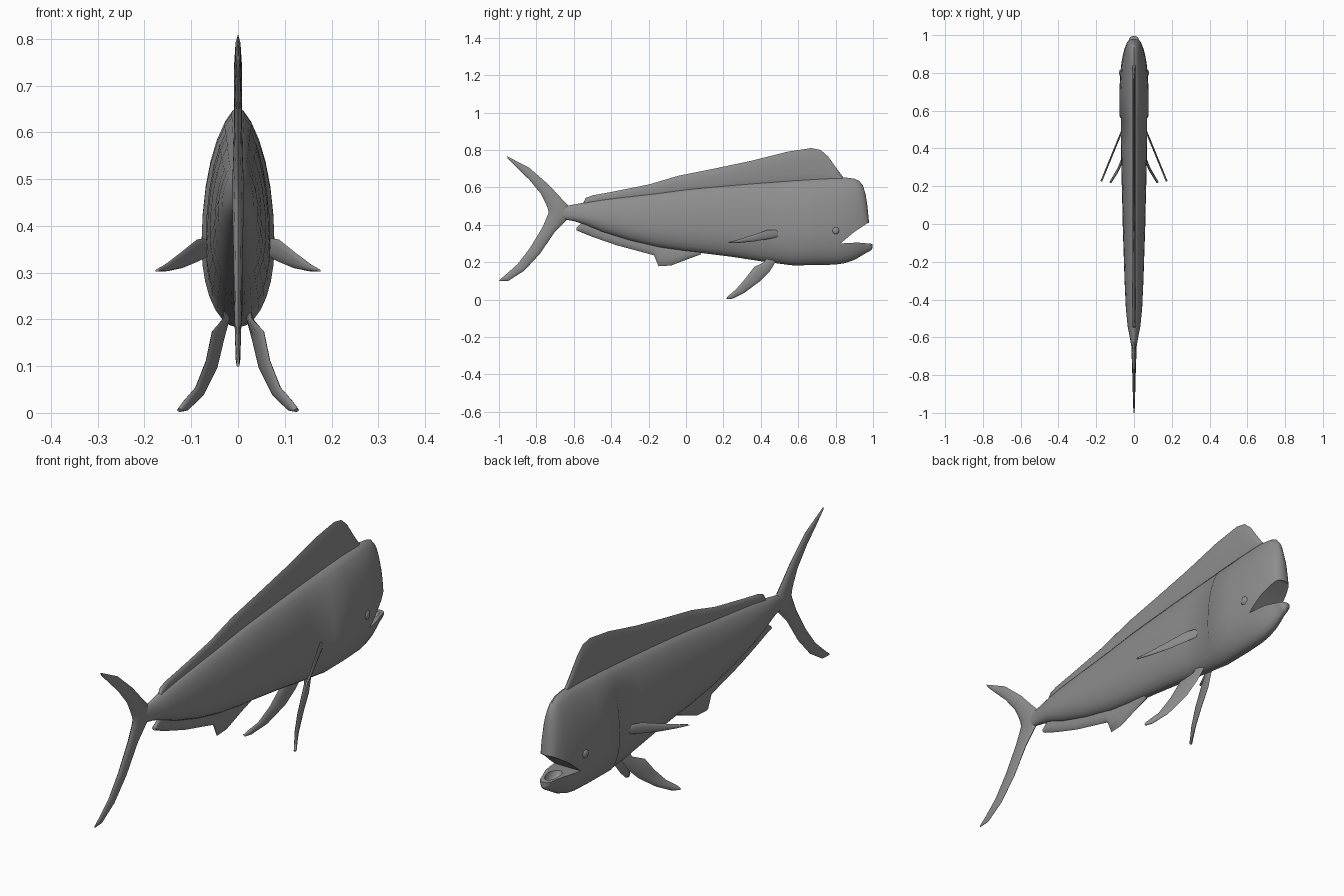
import bpy, bmesh, math
from mathutils import Vector

if "Cube" in bpy.data.objects:
    bpy.data.objects.remove(bpy.data.objects["Cube"])

grey = bpy.data.materials.new("matte_grey")
grey.diffuse_color = (0.27, 0.27, 0.27, 1)
grey.use_nodes = True
grey.node_tree.nodes["Principled BSDF"].inputs["Base Color"].default_value = grey.diffuse_color


def finish(ob, angle=40):
    if not ob.data.materials:
        ob.data.materials.append(grey)
    bpy.ops.object.select_all(action='DESELECT')
    ob.select_set(True)
    bpy.context.view_layer.objects.active = ob
    bpy.ops.object.shade_smooth_by_angle(angle=math.radians(angle))


def loft(name, rings):
    """Closed skin through a list of equal-length point rings."""
    bm = bmesh.new()
    vs = [[bm.verts.new(p) for p in r] for r in rings]
    n = len(vs[0])
    for r0, r1 in zip(vs, vs[1:]):
        for i in range(n):
            j = (i + 1) % n
            bm.faces.new((r0[i], r0[j], r1[j], r1[i]))
    bm.faces.new(vs[0][::-1])
    bm.faces.new(vs[-1])
    bmesh.ops.recalc_face_normals(bm, faces=bm.faces)
    me = bpy.data.meshes.new(name)
    bm.to_mesh(me)
    bm.free()
    ob = bpy.data.objects.new(name, me)
    bpy.context.collection.objects.link(ob)
    return ob


def fin(name, sections):
    """Lens-section fin; each section is (edge a, edge b, half thickness)."""
    secs = [(Vector(a), Vector(b), t) for a, b, t in sections]
    mids = [(a + b) / 2 for a, b, t in secs]
    rings = []
    for i, (a, b, t) in enumerate(secs):
        spine = mids[min(i + 1, len(mids) - 1)] - mids[max(i - 1, 0)]
        nrm = (b - a).cross(spine).normalized()
        rings.append([mids[i] + (b - a) / 2 * math.cos(k * math.tau / 10)
                      + nrm * t * math.sin(k * math.tau / 10) for k in range(10)])
    ob = loft(name, rings)
    finish(ob, 60)
    return ob


# Body: y, top, bottom, half width
stations = [(-.72, .49, .445, .008), (-.66, .497, .43, .012), (-.60, .508, .42, .022),
            (-.54, .52, .40, .034), (-.45, .535, .362, .043), (-.30, .553, .315, .050),
            (-.15, .57, .28, .055), (.0, .59, .258, .060), (.10, .60, .247, .062),
            (.25, .613, .228, .066), (.40, .625, .205, .069), (.56, .637, .184, .070),
            (.572, .638, .183, .078), (.70, .646, .184, .078), (.80, .652, .187, .072),
            (.85, .653, .195, .067), (.90, .646, .212, .058), (.925, .635, .226, .051),
            (.945, .612, .238, .044), (.96, .565, .247, .038), (.97, .50, .253, .033),
            (.978, .42, .257, .029), (.988, .35, .263, .021), (.996, .31, .272, .008)]


def body_ring(y, top, bot, w):
    c = bot + .38 * (top - bot)
    pts = []
    for k in range(28):
        a = math.tau * k / 28
        s, co = math.sin(a), math.cos(a)
        z = c + s * ((top - c) if s > 0 else (c - bot))
        x = math.copysign(abs(co) ** (1.15 if s > 0 else 1.0), co) * w
        pts.append((x, y, z))
    return pts


body = loft("body", [body_ring(*s) for s in stations])
body.data.materials.append(grey)

# Open mouth: wedge plus hollow, cut from the head
wedge = [(.826, .30), (.917, .305), (1.1, .288), (1.1, .44), (.97, .408), (.90, .362)]
gape = loft("mouth_cutter", [[(x, y, z) for y, z in wedge] for x in (-.2, .2)])
bpy.ops.mesh.primitive_uv_sphere_add(segments=20, ring_count=12, radius=1, location=(0, .925, .315))
hollow = bpy.context.object
hollow.name = "mouth_hollow_cutter"
hollow.scale = (.028, .052, .042)
bpy.context.view_layer.update()
bpy.context.view_layer.objects.active = body
for cutter in (gape, hollow):
    mod = body.modifiers.new("mouth", 'BOOLEAN')
    mod.operation = 'DIFFERENCE'
    mod.solver = 'EXACT'
    mod.object = cutter
    bpy.ops.object.modifier_apply(modifier=mod.name)
    cutter.hide_render = True
for cutter in (gape, hollow):
    bpy.data.objects.remove(cutter)
finish(body, 38)

# Dorsal fin: y, base z, top z
dorsal = [(-.55, .50, .513), (-.537, .50, .543), (-.50, .505, .557), (-.40, .52, .575),
          (-.20, .54, .615), (-.04, .56, .662), (.15, .58, .70), (.35, .60, .742),
          (.54, .61, .79), (.67, .615, .81), (.72, .615, .80), (.76, .615, .765),
          (.80, .615, .708), (.84, .62, .655)]
fin("dorsal_fin", [((0, y, b), (0, y, t), .009) for y, b, t in dorsal])

# Anal fin: y, base z, lower edge z
anal = [(-.585, .385, .37), (-.55, .42, .355), (-.50, .41, .335), (-.37, .36, .29),
        (-.25, .33, .258), (-.17, .31, .236), (-.147, .30, .178), (-.08, .29, .182),
        (.02, .28, .22), (.08, .27, .242)]
fin("anal_fin", [((0, y, b), (0, y, t), .010) for y, b, t in anal])

# Forked tail: leading edge y, z, trailing edge y, z, half thickness
tail = [(-.957, .766, -.952, .752, .003), (-.91, .742, -.90, .70, .005),
        (-.84, .706, -.837, .64, .007), (-.735, .615, -.775, .565, .009),
        (-.675, .55, -.75, .515, .011), (-.632, .505, -.738, .485, .013),
        (-.62, .467, -.735, .465, .014), (-.634, .43, -.742, .445, .013),
        (-.70, .364, -.768, .385, .011), (-.78, .246, -.835, .275, .009),
        (-.864, .155, -.90, .19, .007), (-.95, .10, -.965, .132, .005),
        (-1.0, .098, -.995, .107, .003)]
fin("tail_fin", [((0, a, b), (0, c, d), t) for a, b, c, d, t in tail])

# Paired fins and eyes
pectoral = [(.51, .365, .51, .338), (.475, .373, .48, .332), (.435, .371, .43, .322),
            (.35, .343, .36, .310), (.27, .318, .28, .303), (.232, .308, .225, .302)]
pelvic = [((.016, .49, .235), (.022, .43, .235)), ((.02, .48, .203), (.03, .42, .20)),
          ((.032, .447, .15), (.055, .365, .175)), ((.045, .393, .096), (.068, .317, .112)),
          ((.075, .313, .037), (.090, .268, .055)), ((.108, .25, .005), (.116, .232, .025)),
          ((.124, .222, .002), (.126, .218, .009))]
for side, s in (("right", 1), ("left", -1)):
    def px(y):
        return s * (.063 + (.495 - y) * .41)
    fin(side + "_pectoral_fin", [((px(a), a, b), (px(c), c, d), .005) for a, b, c, d in pectoral])
    fin(side + "_pelvic_fin", [((s * a[0], *a[1:]), (s * b[0], *b[1:]), .006) for a, b in pelvic])
    bpy.ops.mesh.primitive_uv_sphere_add(segments=16, ring_count=10, radius=.02,
                                         location=(s * .067, .80, .368))
    eye = bpy.context.object
    eye.name = side + "_eye"
    eye.scale = (.6, 1, 1)
    finish(eye, 60)
